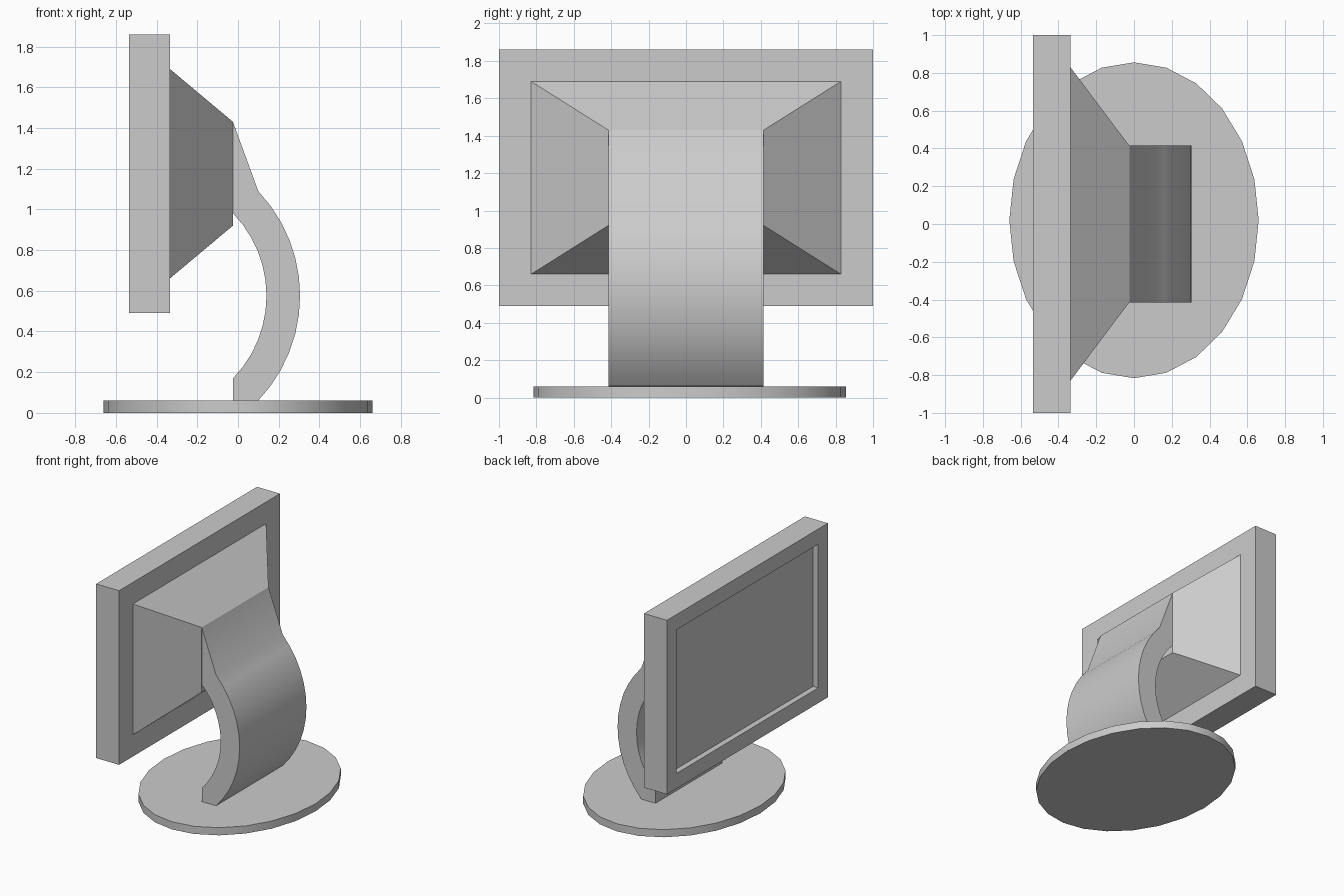
import bpy, bmesh
from math import sin, cos, radians
from mathutils import Matrix, Vector

if "Cube" in bpy.data.objects:
    bpy.data.objects.remove(bpy.data.objects["Cube"])

grey = bpy.data.materials.new("mid_grey")
grey.use_nodes = True
colour = (0.6, 0.6, 0.6, 1)
grey.diffuse_color = colour
grey.node_tree.nodes["Principled BSDF"].inputs["Base Color"].default_value = colour


def finish(bm, name, smooth=False):
    """Turn a bmesh into a named grey object."""
    bmesh.ops.recalc_face_normals(bm, faces=bm.faces)
    mesh = bpy.data.meshes.new(name)
    bm.to_mesh(mesh)
    bm.free()
    mesh.materials.append(grey)
    obj = bpy.data.objects.new(name, mesh)
    bpy.context.collection.objects.link(obj)
    if smooth:
        bpy.ops.object.select_all(action='DESELECT')
        obj.select_set(True)
        bpy.context.view_layer.objects.active = obj
        bpy.ops.object.shade_smooth_by_angle(angle=radians(30))
    return obj


def box(x0, x1, y0, y1, z0, z1):
    """Box between two opposite corners."""
    bm = bmesh.new()
    size = Matrix.Diagonal((x1 - x0, y1 - y0, z1 - z0, 1))
    centre = Matrix.Translation(((x0 + x1) / 2, (y0 + y1) / 2, (z0 + z1) / 2))
    bmesh.ops.create_cube(bm, size=1, matrix=centre @ size)
    return bm


def face_towards(bm, direction):
    bm.normal_update()
    return max(bm.faces, key=lambda f: f.normal.dot(Vector(direction)))


# Oval foot plate
bm = bmesh.new()
bmesh.ops.create_cone(bm, cap_ends=True, segments=24, radius1=1, radius2=1, depth=1,
                      matrix=Matrix.Translation((0, 0.02, 0.03)) @ Matrix.Diagonal((0.66, 0.836, 0.06, 1)))
finish(bm, "base", smooth=True)

# Monitor frame with the screen recessed on its -x side
bm = box(-0.535, -0.335, -1, 1, 0.49, 1.86)
screen = face_towards(bm, (-1, 0, 0))
bmesh.ops.inset_individual(bm, faces=[screen], thickness=0.17)
pocket = bmesh.ops.extrude_discrete_faces(bm, faces=[screen])["faces"]
bmesh.ops.translate(bm, vec=(0.045, 0, 0), verts=pocket[0].verts)
finish(bm, "monitor")

# Tapered rear housing
bm = box(-0.335, -0.025, -0.828, 0.828, 0.66, 1.69)
for v in face_towards(bm, (1, 0, 0)).verts:
    v.co.y = 0.415 if v.co.y > 0 else -0.415
    v.co.z = 1.43 if v.co.z > 1 else 0.92
finish(bm, "rear_housing")


# Curved stand arm, extruded from its side profile
def arc(radius, half_angle, steps=12):
    turns = [radians(half_angle * (1 - 2 * i / steps)) for i in range(steps + 1)]
    return [(-0.442 + radius * cos(a), 0.575 + radius * sin(a)) for a in turns]


profile = [(-0.025, 1.43)] + arc(0.747, 43.5) + [(-0.025, 0.06)] + arc(0.582, 44.2)[::-1]
bm = bmesh.new()
side = bm.faces.new([bm.verts.new((x, -0.415, z)) for x, z in profile])
new = bmesh.ops.extrude_face_region(bm, geom=[side])["geom"]
bmesh.ops.translate(bm, vec=(0, 0.83, 0), verts=[v for v in new if isinstance(v, bmesh.types.BMVert)])
finish(bm, "stand_arm", smooth=True)
